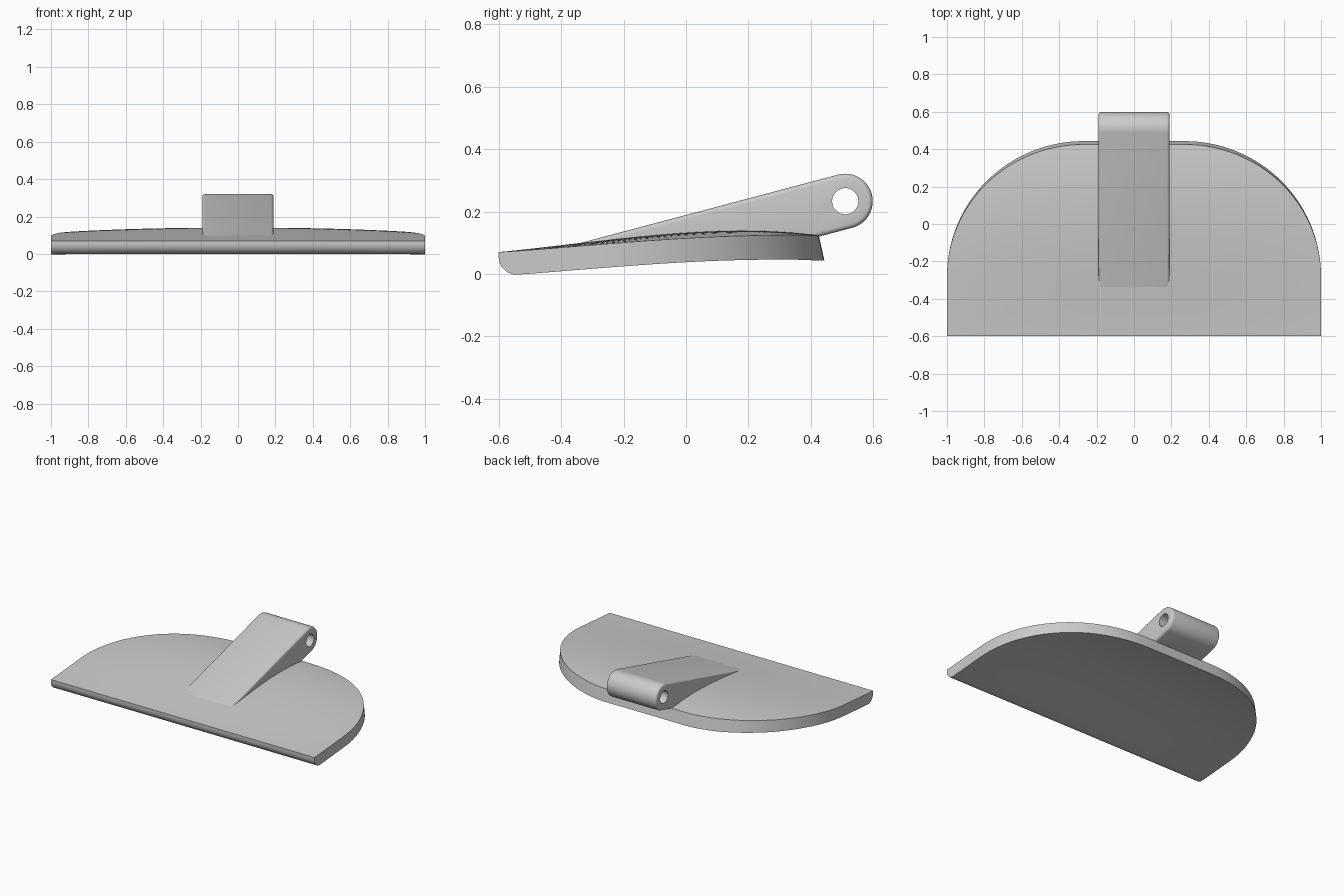
import bpy, bmesh
from math import sin, cos, pi, atan, sqrt

old = bpy.data.objects.get("Cube")
if old:
    bpy.data.objects.remove(old, do_unlink=True)

grey = bpy.data.materials.new("light_grey")
grey.use_nodes = True
colour = (0.6, 0.6, 0.6, 1)
grey.diffuse_color = colour
grey.node_tree.nodes["Principled BSDF"].inputs["Base Color"].default_value = colour


def finish(bm, name):
    """Turn a bmesh into a named, smooth shaded object."""
    bmesh.ops.recalc_face_normals(bm, faces=bm.faces)
    mesh = bpy.data.meshes.new(name)
    bm.to_mesh(mesh)
    bm.free()
    obj = bpy.data.objects.new(name, mesh)
    bpy.context.collection.objects.link(obj)
    mesh.materials.append(grey)
    bpy.ops.object.select_all(action='DESELECT')
    obj.select_set(True)
    bpy.context.view_layer.objects.active = obj
    return obj


# Curved plate: rows of points from the straight front edge to the rounded back
def top_height(x, y):
    s = y + 0.6
    crown = 0.07 + 0.0961 * s + 0.0983 * s ** 2 - 0.1363 * s ** 3
    return crown - 0.03 * abs(x) ** 2.5 * min(1, s / 0.8)


def bottom_height(x, y):
    inset = max(0, 0.06 - (y + 0.6))
    return top_height(x, y) - 0.076 + 0.06 - sqrt(max(0, 0.06 ** 2 - inset ** 2))


rows = [(y, 1) for y in (-0.6, -0.598, -0.59, -0.575, -0.555, -0.54, -0.48, -0.41, -0.34)]
steps = 32
for i in range(steps + 1):
    t = pi / 2 * i / steps
    rows.append((-0.28 + 0.705 * sin(t), 0.27 + 0.73 * cos(t)))

cols = 32
bm = bmesh.new()
top, bottom = [], []
for y, half in rows:
    k = max(0, (y + 0.28) / 0.705)
    xs = [half * (2 * j / cols - 1) for j in range(cols + 1)]
    top.append([bm.verts.new((x, y, top_height(x, y))) for x in xs])
    bottom.append([bm.verts.new((x, y + 0.018 * k, bottom_height(x, y) - 0.005 * k ** 3)) for x in xs])

for grid in (top, bottom):
    for a, b in zip(grid, grid[1:]):
        for j in range(cols):
            bm.faces.new((a[j], a[j + 1], b[j + 1], b[j]))


def rim(grid):
    return (grid[0] + [r[-1] for r in grid[1:-1]] + grid[-1][::-1]
            + [r[0] for r in grid[-2:0:-1]])


upper, lower = rim(top), rim(bottom)
for i in range(len(upper)):
    n = (i + 1) % len(upper)
    bm.faces.new((upper[i], upper[n], lower[n], lower[i]))
finish(bm, "curved_plate")
bpy.ops.object.shade_smooth_by_angle(angle=pi / 6)

# Sloping arm with a round end, its foot sunk into the plate
cy, cz, radius, slope = 0.51, 0.233, 0.088, 0.265
tilt = atan(slope)
profile = []
for i in range(25):
    a = tilt + pi / 2 - pi * i / 24
    profile.append((cy + radius * cos(a), cz + radius * sin(a)))
first, last = profile[0], profile[-1]
profile.append((0.36, last[1] - slope * (last[0] - 0.36)))
profile.append((-0.34, 0.07))
profile.append((-0.36, first[1] - slope * (first[0] + 0.36)))

bm = bmesh.new()
sides = [[bm.verts.new((x, y, z)) for y, z in profile] for x in (-0.19, 0.19)]
caps = [bm.faces.new(side) for side in sides]
count = len(profile)
for i in range(count):
    n = (i + 1) % count
    bm.faces.new((sides[0][i], sides[0][n], sides[1][n], sides[1][i]))
bmesh.ops.recalc_face_normals(bm, faces=bm.faces)
edges = [e for cap in caps for e in cap.edges]
bmesh.ops.bevel(bm, geom=edges, offset=0.02, segments=4, profile=0.5,
                affect='EDGES', clamp_overlap=True)
arm = finish(bm, "sloping_arm")

# Pin hole through the round end
bpy.ops.mesh.primitive_cylinder_add(vertices=40, radius=0.042, depth=0.6,
                                    location=(0, cy, cz), rotation=(0, pi / 2, 0))
cutter = bpy.context.object
cutter.name = "pin_hole_cutter"
cutter.hide_render = True
cutter.data.materials.append(grey)
cut = arm.modifiers.new("pin_hole", 'BOOLEAN')
cut.operation = 'DIFFERENCE'
cut.solver = 'EXACT'
cut.object = cutter
cutter.select_set(False)
arm.select_set(True)
bpy.context.view_layer.objects.active = arm
bpy.ops.object.modifier_apply(modifier=cut.name)
bpy.data.objects.remove(cutter, do_unlink=True)
bpy.ops.object.shade_smooth_by_angle(angle=pi / 6)
